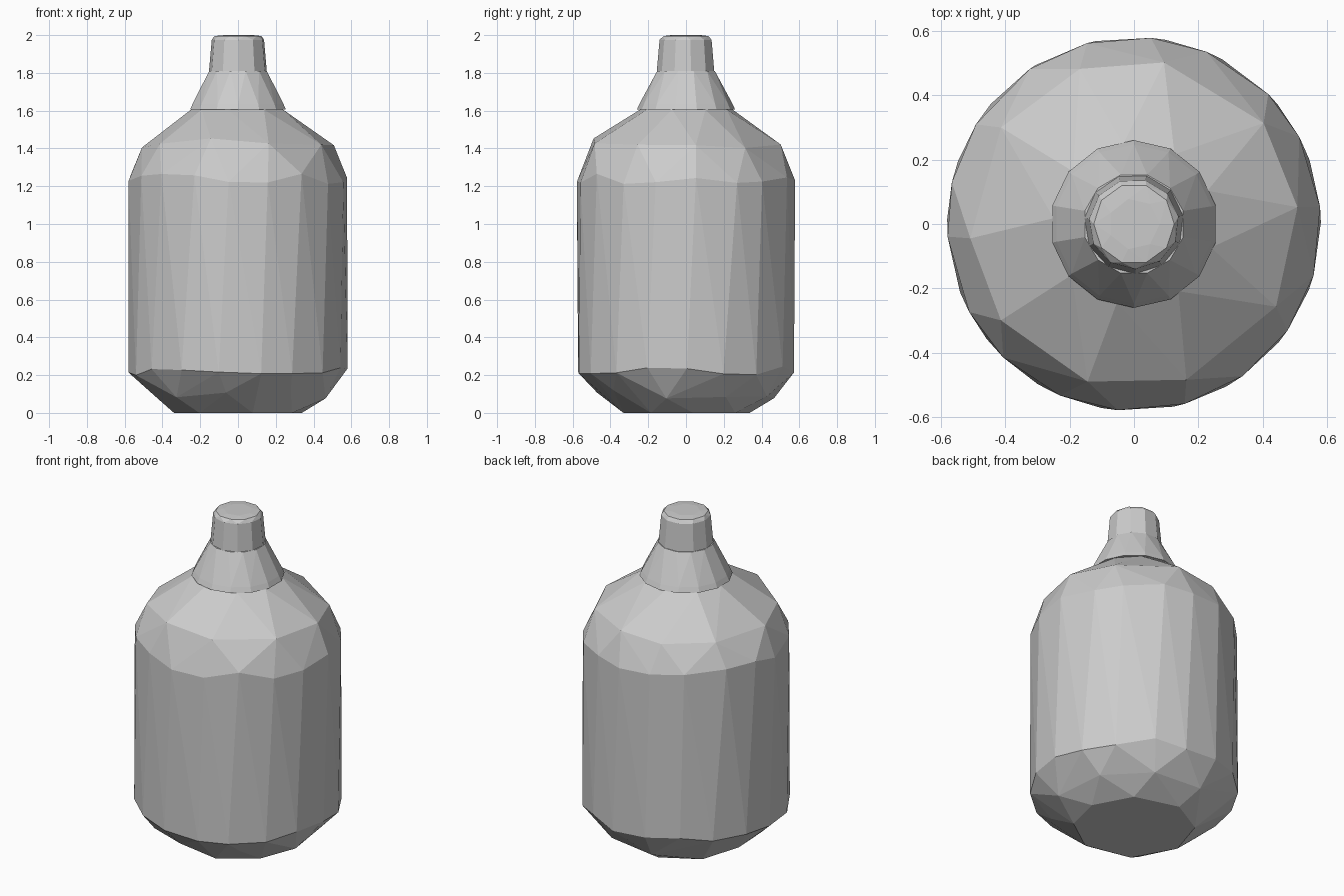
import bpy, bmesh, math, random

random.seed(4)
cube = bpy.data.objects.get("Cube")
if cube:
    bpy.data.objects.remove(cube, do_unlink=True)

grey = bpy.data.materials.new("plain_grey")
grey.use_nodes = True
colour = (0.6, 0.6, 0.6, 1)
grey.diffuse_color = colour
grey.node_tree.nodes["Principled BSDF"].inputs["Base Color"].default_value = colour


def faceted_solid(name, rings, wobble=0.0):
    """Wrap a faceted skin round rings of (height, radius, sides, turn)."""
    bm = bmesh.new()
    for z, radius, sides, turn in rings:
        for i in range(sides):
            a = 2 * math.pi * (i + turn) / sides
            a += random.uniform(-wobble, wobble) / sides
            lift = random.uniform(-wobble, wobble) * 0.04 if 0 < z < 1.55 else 0
            bm.verts.new((radius * math.cos(a), radius * math.sin(a), z + lift))
    hull = bmesh.ops.convex_hull(bm, input=bm.verts[:])
    spare = {g for g in hull["geom_interior"] + hull["geom_unused"]
             if isinstance(g, bmesh.types.BMVert)}
    bmesh.ops.delete(bm, geom=list(spare), context="VERTS")
    bmesh.ops.dissolve_limit(bm, angle_limit=0.01, verts=bm.verts[:], edges=bm.edges[:])
    bmesh.ops.recalc_face_normals(bm, faces=bm.faces[:])
    mesh = bpy.data.meshes.new(name)
    bm.to_mesh(mesh)
    bm.free()
    mesh.materials.append(grey)
    obj = bpy.data.objects.new(name, mesh)
    bpy.context.collection.objects.link(obj)
    return obj


# Rounded bottle body with broad shoulder facets
faceted_solid("bottle_body", [
    (0.0, 0.34, 8, 0.2),
    (0.1, 0.475, 9, 0.6),
    (0.225, 0.58, 18, 0.0),
    (1.24, 0.58, 18, 0.3),
    (1.425, 0.51, 10, 0.1),
    (1.605, 0.25, 9, 0.5),
], wobble=0.7)

# Flared collar resting on the shoulders
faceted_solid("neck_collar", [
    (1.605, 0.26, 14, 0.5),
    (1.635, 0.247, 14, 0.5),
    (1.81, 0.158, 12, 0.5),
])

# Tapered stopper with a chamfered crown
faceted_solid("stopper_cap", [
    (1.805, 0.155, 11, 0.3),
    (1.975, 0.14, 11, 0.3),
    (1.995, 0.125, 10, 0.0),
    (2.0, 0.08, 7, 0.0),
])
